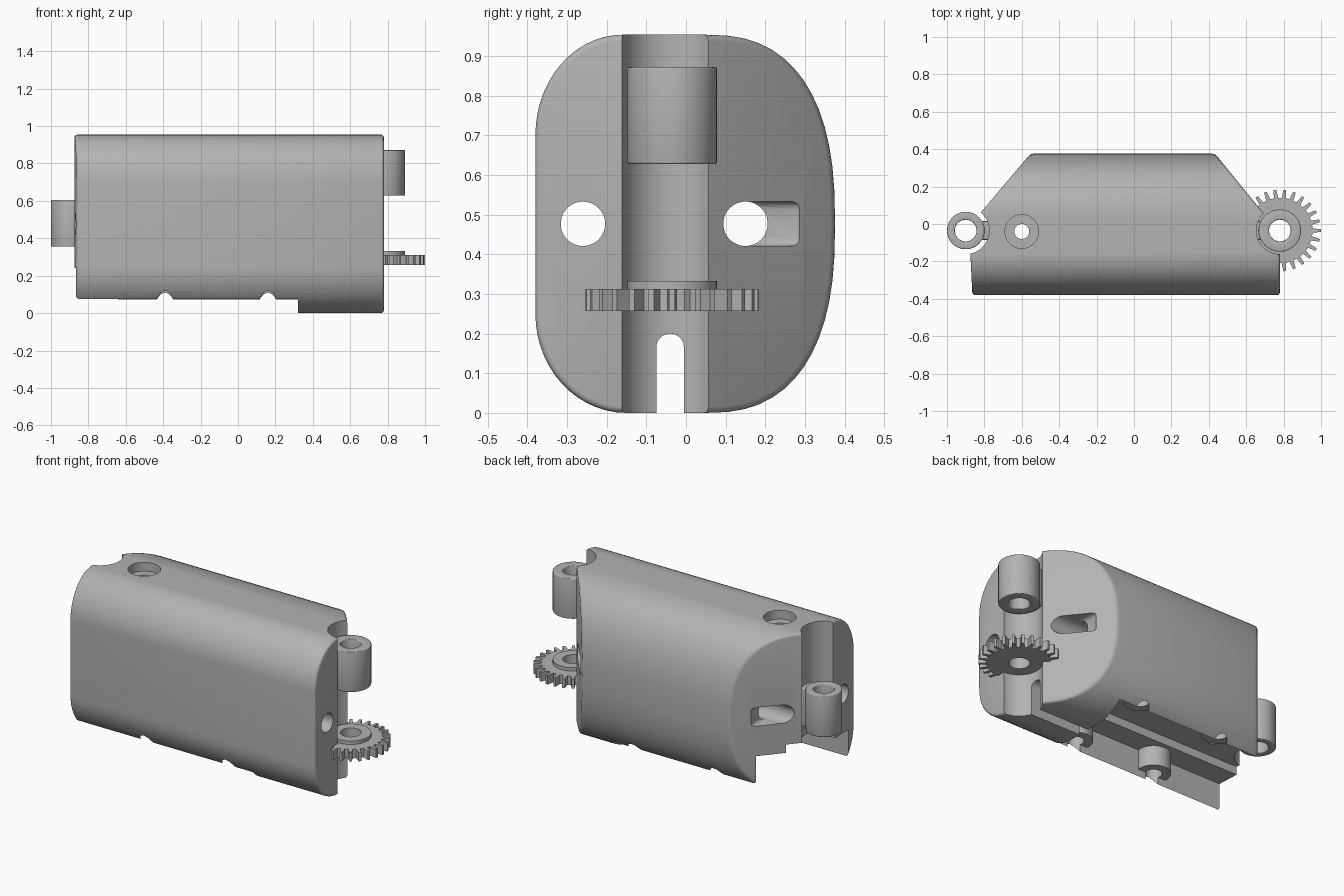
import bpy, bmesh, math
from mathutils import Matrix

if "Cube" in bpy.data.objects:
    bpy.data.objects.remove(bpy.data.objects["Cube"])

gray = bpy.data.materials.new("plain_gray")
gray.use_nodes = True
gray.diffuse_color = (0.45, 0.45, 0.45, 1)
gray.node_tree.nodes["Principled BSDF"].inputs["Base Color"].default_value = (0.45, 0.45, 0.45, 1)


def finish(name, bm):
    bmesh.ops.recalc_face_normals(bm, faces=bm.faces)
    mesh = bpy.data.meshes.new(name)
    bm.to_mesh(mesh)
    bm.free()
    mesh.materials.append(gray)
    ob = bpy.data.objects.new(name, mesh)
    bpy.context.collection.objects.link(ob)
    return ob


def prism(name, points, low, high):
    """Closed outline in XY, extruded from low to high along Z."""
    bm = bmesh.new()
    face = bm.faces.new([bm.verts.new((x, y, low)) for x, y in points])
    top = bmesh.ops.extrude_face_region(bm, geom=[face])["geom"]
    bmesh.ops.translate(bm, vec=(0, 0, high - low),
                        verts=[v for v in top if isinstance(v, bmesh.types.BMVert)])
    return finish(name, bm)


def circle(x, y, r, n=48):
    return [(x + r * math.cos(2 * math.pi * i / n), y + r * math.sin(2 * math.pi * i / n))
            for i in range(n)]


def along_x(ob):
    """Turn a prism drawn in (y, z) so that it runs along X."""
    ob.data.transform(Matrix(((0, 0, 1, 0), (1, 0, 0, 0), (0, 1, 0, 0), (0, 0, 0, 1))))
    return ob


def box(name, x0, x1, y0, y1, z0, z1):
    return prism(name, [(x0, y0), (x1, y0), (x1, y1), (x0, y1)], z0, z1)


def apply(ob, mod):
    bpy.context.view_layer.objects.active = ob
    bpy.ops.object.modifier_apply(modifier=mod.name)


def combine(ob, other, how="DIFFERENCE"):
    mod = ob.modifiers.new("cut", "BOOLEAN")
    mod.operation, mod.solver, mod.object = how, "EXACT", other
    apply(ob, mod)
    bpy.data.objects.remove(other)


def bevel(ob, width, angle=40):
    mod = ob.modifiers.new("round", "BEVEL")
    mod.width, mod.segments = width, 3
    mod.limit_method, mod.angle_limit = "ANGLE", math.radians(angle)
    apply(ob, mod)


def smooth(ob):
    bpy.ops.object.select_all(action="DESELECT")
    ob.select_set(True)
    bpy.context.view_layer.objects.active = ob
    bpy.ops.object.shade_smooth_by_angle(angle=math.radians(32))


def arc(cy, cz, ry, rz, start, power=2, n=14):
    """Quarter of a superellipse, counterclockwise from the start angle."""
    out = []
    for i in range(n + 1):
        a = math.radians(start + 90 * i / n)
        c, s = math.cos(a), math.sin(a)
        out.append((cy + ry * math.copysign(abs(c) ** (2 / power), c),
                    cz + rz * math.copysign(abs(s) ** (2 / power), s)))
    return out


# Body: rounded section along X, trimmed by the plan outline
MID = 0.477
section = (arc(0.05, MID, 0.326, MID, 0, 2.5) + arc(-0.16, 0.70, 0.22, 0.254, 90)
           + arc(-0.15, 0.25, 0.23, 0.25, 180) + arc(0.05, MID, 0.326, MID, 270, 2.5)[:-1])
body = along_x(prism("body", section, -1.2, 1.2))
plan = [(-0.858, -0.5), (0.78, -0.5), (0.78, -0.05), (0.43, 0.38), (0.35, 0.48),
        (-0.46, 0.48), (-0.55, 0.38), (-0.88, -0.01), (-0.875, -0.16)]
combine(body, prism("plan", plan, -0.5, 1.5), "INTERSECT")
bevel(body, 0.015)

# Hinge recesses at both ends
HINGE_Y = -0.035
ends = {"left": (0.78, 0.113, 0.628, 0.872), "right": (-0.90, 0.10, 0.355, 0.605)}
for x, r, z0, z1 in ends.values():
    combine(body, prism("recess", circle(x, HINGE_Y, 0.126, 64), -0.5, 1.5))

# Bottom channel with four screw bosses left standing
channel = box("channel", -1.2, 0.32, -0.315, 0.26, -0.3, 0.24)
bosses = [(x, y) for x in (-0.39, 0.16) for y in (-0.30, 0.245)]
for x, y in bosses:
    combine(channel, prism("boss", circle(x, y, 0.095, 32), 0.12, 0.5))
combine(body, channel)
combine(body, box("channel_step", -1.2, 0.30, -0.18, 0.13, 0.2, 0.29))
for x, y in bosses:
    combine(body, prism("screw_hole", circle(x, y, 0.046, 32), -0.3, 0.35))

# Round-topped slot at the left end
slot = [(-0.075, -0.1), (-0.005, -0.1)] + [
    (-0.04 + 0.035 * math.cos(math.pi * i / 12), 0.165 + 0.035 * math.sin(math.pi * i / 12))
    for i in range(13)]
combine(body, along_x(prism("slot", slot, 0.25, 1.2)))

# Long bolt holes, with pockets in the slanted ends
for y in (-0.26, 0.15):
    combine(body, along_x(prism("bolt_hole", circle(y, MID, 0.056), -1.3, 1.3)))
for x0, x1 in ((0.50, 1.2), (-1.2, -0.63)):
    pocket = box("pocket", x0, x1, 0.15, 0.292, MID - 0.056, MID + 0.056)
    bevel(pocket, 0.02)
    combine(body, pocket)

# Counterbored hole in the top
combine(body, prism("top_bore", circle(-0.6, -0.04, 0.04), 0.1, 1.5))
combine(body, prism("top_counterbore", circle(-0.6, -0.04, 0.09), 0.90, 1.5))
smooth(body)

# Hinge knuckles with a short web into the body
for side, (x, r, z0, z1) in ends.items():
    inward = -1 if x > 0 else 1
    knuckle = prism(side + "_hinge_knuckle", circle(x, HINGE_Y, r), z0, z1)
    a, b = sorted((x + inward * 0.075, x + inward * 0.15))
    combine(knuckle, box("web", a, b, HINGE_Y - 0.05, HINGE_Y + 0.05, z0 + 0.01, z1 - 0.01), "UNION")
    combine(knuckle, prism("bore", circle(x, HINGE_Y, 0.058), -1, 2))
    bevel(knuckle, 0.01)
    smooth(knuckle)

# Gear with tapered teeth and a raised hub
TEETH = 26
outline = []
for i in range(TEETH):
    for step, r in ((-0.27, 0.175), (-0.14, 0.219), (0.14, 0.219), (0.27, 0.175)):
        a = 2 * math.pi * (i + step) / TEETH
        outline.append((0.78 + r * math.cos(a), HINGE_Y + r * math.sin(a)))
gear = prism("gear", outline, 0.257, 0.312)
combine(gear, prism("hub", circle(0.78, HINGE_Y, 0.113), 0.28, 0.333), "UNION")
combine(gear, prism("bore", circle(0.78, HINGE_Y, 0.058), -1, 2))
smooth(gear)
